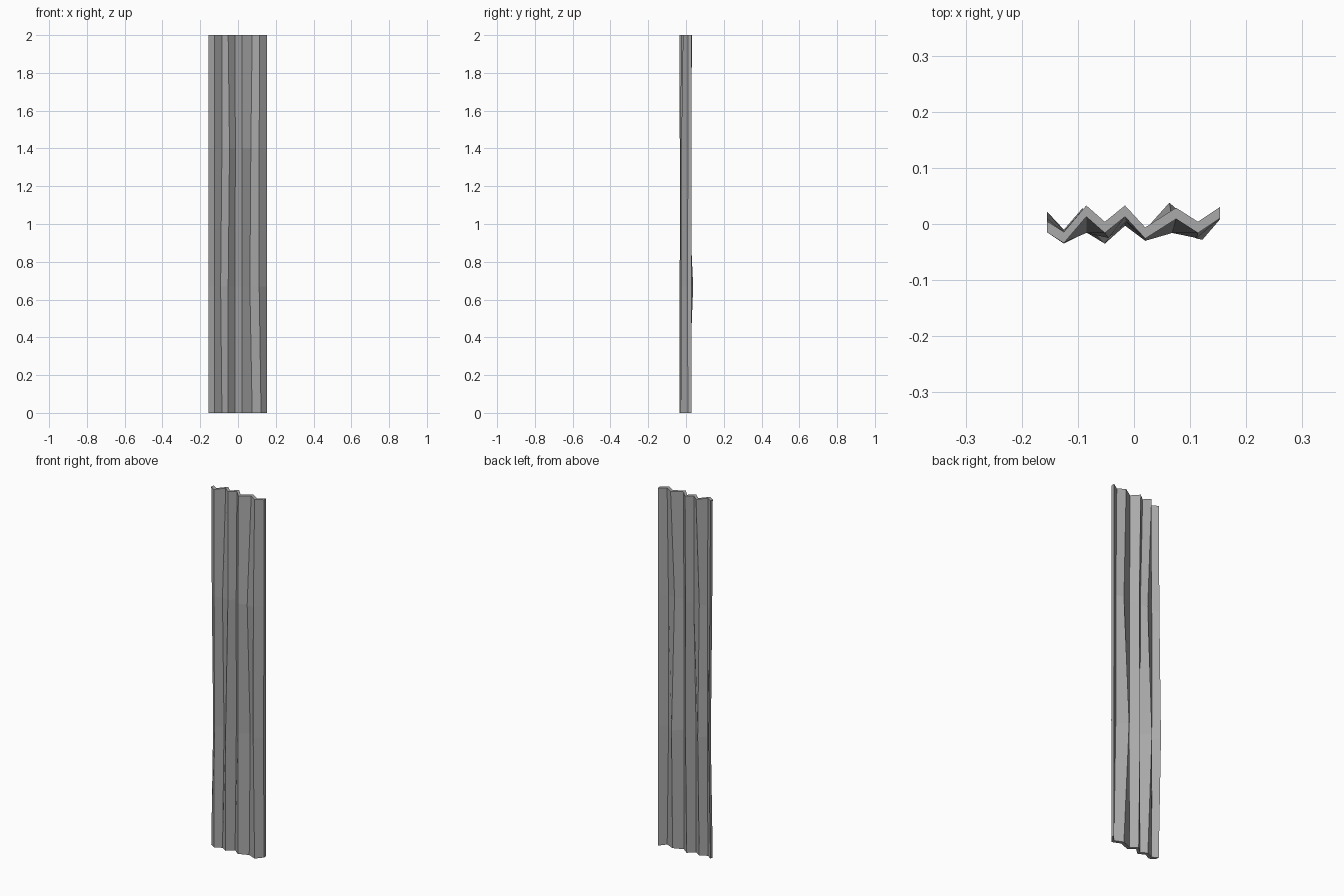
import bpy
import bmesh

cube = bpy.data.objects.get("Cube")
if cube:
    bpy.data.objects.remove(cube, do_unlink=True)


def make_material(name, grey):
    material = bpy.data.materials.new(name)
    material.use_nodes = True
    colour = (grey, grey, grey, 1)
    material.diffuse_color = colour
    material.node_tree.nodes["Principled BSDF"].inputs["Base Color"].default_value = colour
    return material


# Fold positions across the cloth, and fold depths at each height from floor to top
THICKNESS = 0.02
heights = [0, 0.67, 1.4, 2]
fold_x = [
    [-0.155, -0.125, -0.085, -0.052, -0.016, 0.02, 0.075, 0.122, 0.153],
    [-0.155, -0.125, -0.092, -0.052, -0.016, 0.02, 0.063, 0.112, 0.153],
    [-0.155, -0.125, -0.085, -0.045, -0.014, 0.02, 0.068, 0.112, 0.153],
    [-0.155, -0.125, -0.085, -0.052, -0.016, 0.02, 0.075, 0.114, 0.153],
]
fold_y = [
    [-0.015, -0.035, -0.015, -0.035, -0.003, -0.03, -0.008, -0.028, 0.01],
    [0.002, -0.03, 0.008, -0.035, 0.008, -0.03, 0.018, -0.026, 0.008],
    [-0.01, -0.033, -0.016, -0.025, 0.004, -0.03, -0.016, -0.025, 0.01],
    [-0.015, -0.034, 0.013, -0.016, 0.013, -0.026, 0.009, -0.016, 0.01],
]


def build_curtain():
    bm = bmesh.new()
    front, back = [], []
    for z, xs, ys in zip(heights, fold_x, fold_y):
        front.append([bm.verts.new((x, y, z)) for x, y in zip(xs, ys)])
        back.append([bm.verts.new((x, y + THICKNESS, z)) for x, y in zip(xs, ys)])

    # Front and back pleated sheets
    rows, columns = len(heights), len(fold_x[0])
    for r in range(rows - 1):
        for c in range(columns - 1):
            for sheet in (front, back):
                bm.faces.new((sheet[r][c], sheet[r][c + 1],
                              sheet[r + 1][c + 1], sheet[r + 1][c]))
        # Side hems
        for c in (0, -1):
            bm.faces.new((front[r][c], front[r + 1][c], back[r + 1][c], back[r][c]))

    # Top and bottom hems
    for r in (0, -1):
        for c in range(columns - 1):
            bm.faces.new((front[r][c], front[r][c + 1], back[r][c + 1], back[r][c]))

    bmesh.ops.recalc_face_normals(bm, faces=bm.faces[:])
    mesh = bpy.data.meshes.new("pleated_curtain")
    bm.to_mesh(mesh)
    bm.free()
    curtain = bpy.data.objects.new("pleated_curtain", mesh)
    bpy.context.collection.objects.link(curtain)
    mesh.materials.append(make_material("grey cloth", 0.4))
    return curtain


build_curtain()
